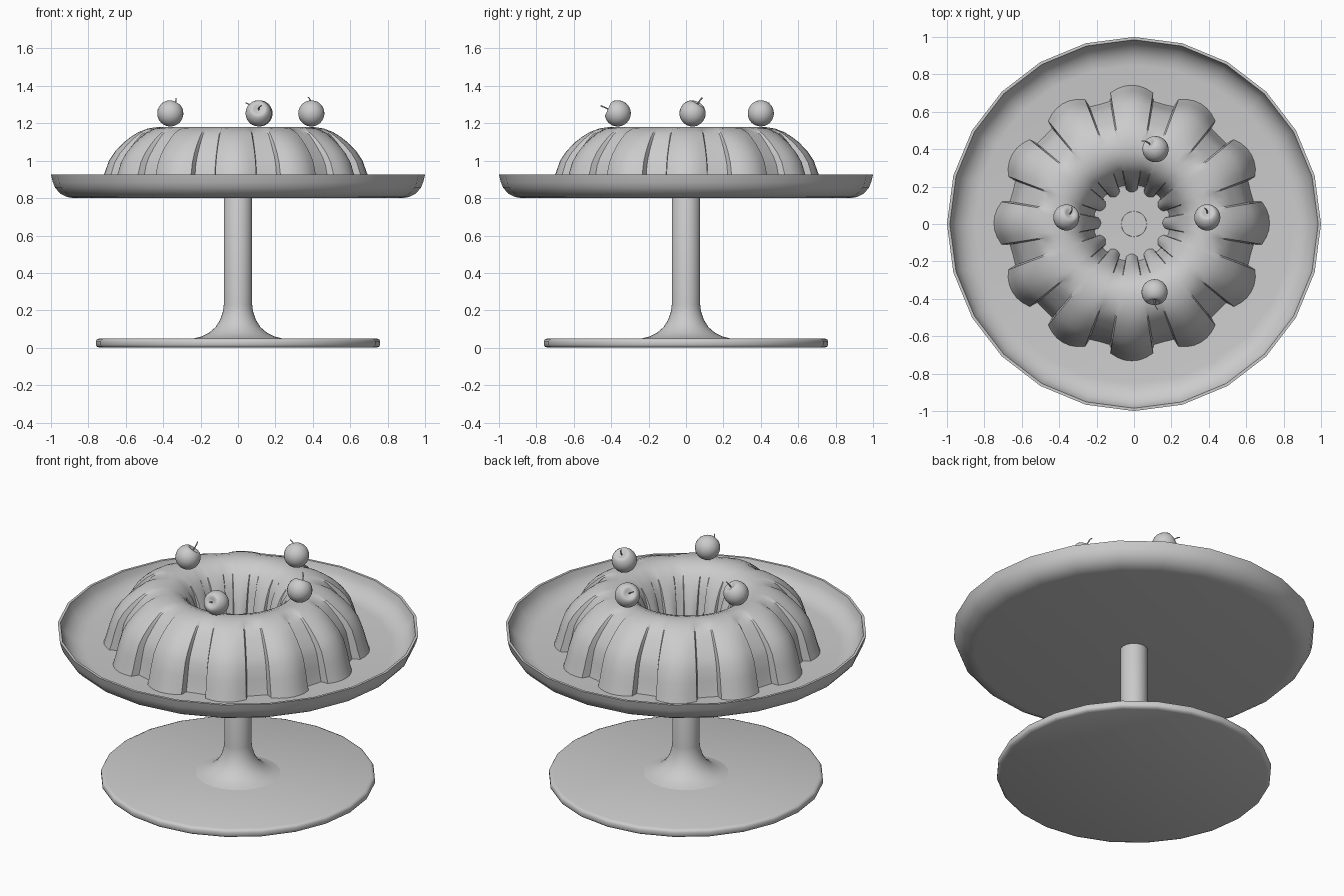
import bpy, bmesh, math
from mathutils import Vector

cube = bpy.data.objects.get("Cube")
if cube:
    bpy.data.objects.remove(cube, do_unlink=True)

GREY = (0.6, 0.6, 0.6, 1)
mat = bpy.data.materials.new("plain grey")
mat.use_nodes = True
mat.diffuse_color = GREY
mat.node_tree.nodes["Principled BSDF"].inputs["Base Color"].default_value = GREY


def finish(name, bm, angle=30):
    """Turn a bmesh into a smooth-shaded object with crisp sharp edges."""
    bmesh.ops.recalc_face_normals(bm, faces=bm.faces)
    mesh = bpy.data.meshes.new(name)
    bm.to_mesh(mesh)
    bm.free()
    mesh.materials.append(mat)
    obj = bpy.data.objects.new(name, mesh)
    bpy.context.collection.objects.link(obj)
    bpy.ops.object.select_all(action='DESELECT')
    obj.select_set(True)
    bpy.context.view_layer.objects.active = obj
    bpy.ops.object.shade_smooth_by_angle(angle=math.radians(angle))
    return obj


def bridge(bm, rings, closed=False):
    """Join rings of vertices with quads."""
    n = len(rings[0])
    pairs = list(zip(rings, rings[1:]))
    if closed:
        pairs.append((rings[-1], rings[0]))
    for a, b in pairs:
        for i in range(n):
            j = (i + 1) % n
            bm.faces.new((a[i], a[j], b[j], b[i]))


def lathe(name, profile, sides, angle=30):
    """Spin (radius, height) points round z and cap both ends flat."""
    bm = bmesh.new()
    rings = []
    for r, z in profile:
        rings.append([bm.verts.new((r * math.cos(a), r * math.sin(a), z))
                      for a in (math.tau * i / sides for i in range(sides))])
    bridge(bm, rings)
    bm.faces.new(rings[0])
    bm.faces.new(rings[-1])
    return finish(name, bm, angle)


# Stand: foot disc, flared stem and shallow plate
lathe("foot_disc", [(0.74, 0), (0.755, 0.006), (0.76, 0.015), (0.76, 0.035),
                    (0.755, 0.044), (0.74, 0.05)], 24, 50)
lathe("stem", [(0.24, 0.045), (0.235, 0.05), (0.195, 0.06), (0.155, 0.08),
               (0.12, 0.11), (0.095, 0.15), (0.08, 0.195), (0.076, 0.23),
               (0.076, 0.8), (0.067, 0.818)], 32)
lathe("plate", [(0.88, 0.8), (0.915, 0.806), (0.95, 0.824), (0.978, 0.855),
                (0.99, 0.885), (1, 0.925), (0.985, 0.925), (0.975, 0.89),
                (0.955, 0.86), (0.925, 0.836), (0.89, 0.82), (0.85, 0.815)], 24, 40)

# Ring cake: (radius, height, groove depth) from outer base over to inner base
LOBES = 12
SECTION = [(0.737, 0.815, 0.08), (0.72, 0.87, 0.075), (0.705, 0.925, 0.07),
           (0.678, 1.0, 0.06), (0.645, 1.05, 0.052), (0.6, 1.097, 0.042),
           (0.56, 1.128, 0.03), (0.52, 1.153, 0.016), (0.47, 1.172, 0.006),
           (0.42, 1.18, 0), (0.37, 1.178, 0), (0.32, 1.16, 0),
           (0.28, 1.125, 0.004), (0.25, 1.08, 0.01), (0.225, 1.03, 0.022),
           (0.205, 0.97, 0.03), (0.185, 0.9, 0.036), (0.165, 0.815, 0.04)]
# (position across one lobe, share of the groove depth)
ACROSS = [(-0.31, 0.4), (-0.2, 0.17), (-0.1, 0.04), (0, 0), (0.1, 0.04),
          (0.2, 0.17), (0.31, 0.4), (0.335, 0.95), (0.5, 1), (0.665, 0.95)]

bm = bmesh.new()
rings = []
last = len(SECTION) - 1
for k, (r, z, depth) in enumerate(SECTION):
    a, b = SECTION[max(k - 1, 0)], SECTION[min(k + 1, last)]
    normal = Vector((b[1] - a[1], a[0] - b[0])).normalized()
    if k in (0, last):
        normal = Vector((1 if k == 0 else -1, 0))
    ring = []
    for lobe in range(LOBES):
        for t, share in ACROSS:
            ang = math.tau * (lobe + t) / LOBES
            rad = r - normal.x * depth * share
            ring.append(bm.verts.new((rad * math.cos(ang), rad * math.sin(ang),
                                      z - normal.y * depth * share)))
    rings.append(ring)
bridge(bm, rings, closed=True)
cake = finish("ring_cake", bm, 32)
cake.location = (-0.012, 0.005, 0)


# Cherries: dimpled balls, each with a thin bent stalk
def cherry(name, centre, direction):
    turn = Vector(direction).to_track_quat('Z', 'Y')
    bm = bmesh.new()
    bmesh.ops.create_uvsphere(bm, u_segments=24, v_segments=18, radius=0.07)
    for v in bm.verts:
        off = math.hypot(v.co.x, v.co.y) / 0.045
        if v.co.z > 0 and off < 1:
            v.co.z -= 0.024 * (1 - off * off) ** 2
    ball = finish(name, bm, 60)

    bm = bmesh.new()
    path = [(0, 0.04), (0.001, 0.065), (0.006, 0.085), (0.016, 0.1)]
    stalk_rings = [[bm.verts.new((x + 0.0035 * math.cos(math.tau * i / 8),
                                  0.0035 * math.sin(math.tau * i / 8), z))
                    for i in range(8)] for x, z in path]
    bridge(bm, stalk_rings)
    bm.faces.new(stalk_rings[0])
    bm.faces.new(stalk_rings[-1])
    stalk = finish(name + "_stalk", bm, 40)
    for obj in (ball, stalk):
        obj.location = centre
        obj.rotation_mode = 'QUATERNION'
        obj.rotation_quaternion = turn


CHERRY_Z = 1.253
cherry("right_cherry", (-0.362, 0.035, CHERRY_Z), (0.4, 0.4, 0.8))
cherry("left_cherry", (0.392, 0.035, CHERRY_Z), (0, 0.5, 0.85))
cherry("back_cherry", (0.115, 0.4, CHERRY_Z), (-0.6, 0.55, 0.55))
cherry("front_cherry", (0.11, -0.365, CHERRY_Z), (0, -0.88, 0.4))
